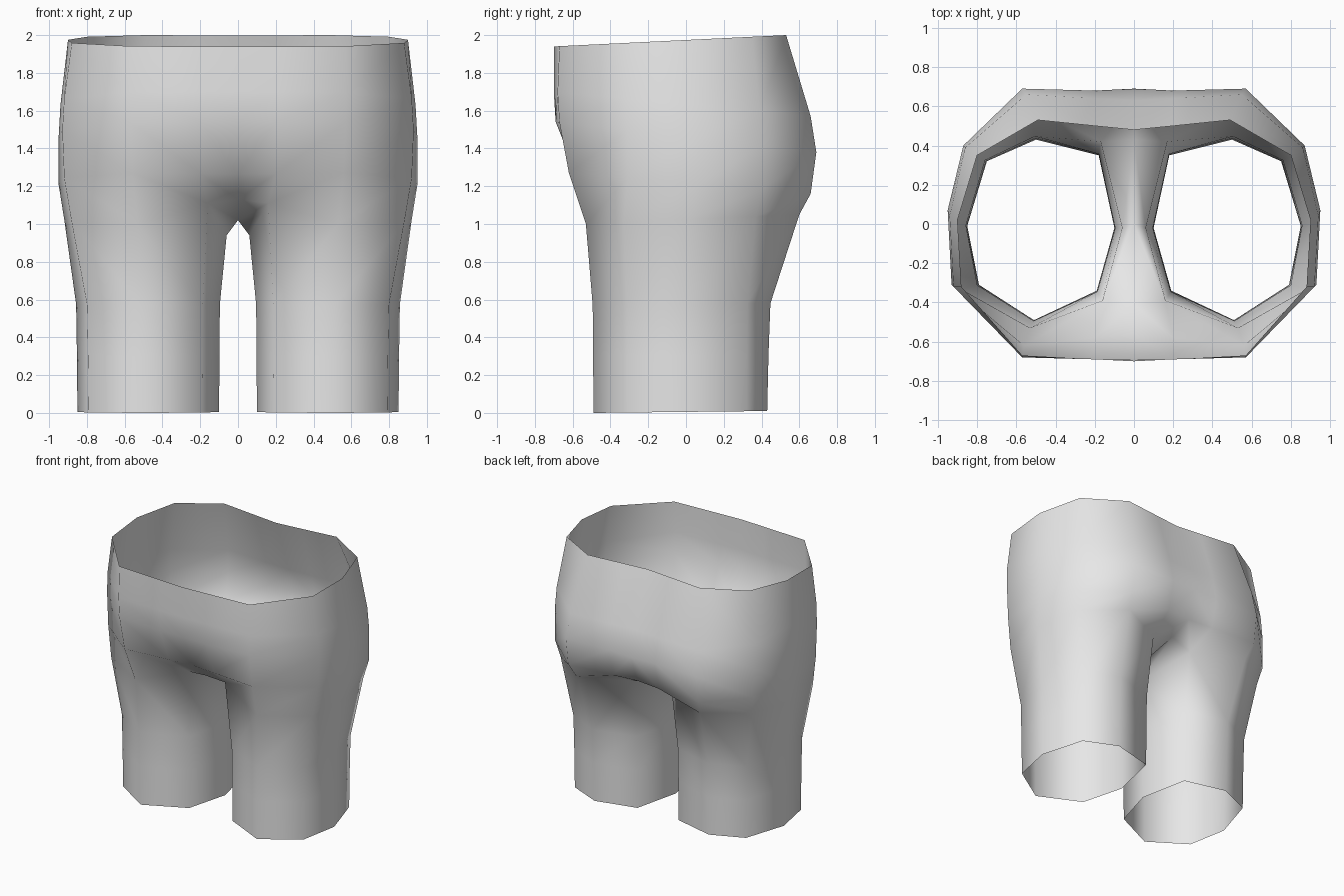
import bpy
import bmesh
from mathutils import Vector

default_cube = bpy.data.objects.get("Cube")
if default_cube:
    bpy.data.objects.remove(default_cube, do_unlink=True)


def make_material(name, colour):
    material = bpy.data.materials.new(name)
    material.use_nodes = True
    material.diffuse_color = colour
    material.node_tree.nodes["Principled BSDF"].inputs["Base Color"].default_value = colour
    return material


def tilted_ring(outline, z_front, z_back):
    """Lift a flat outline so that its height runs from front to back."""
    low = min(y for x, y in outline)
    high = max(y for x, y in outline)
    points = []
    for x, y in outline:
        along = (y - low) / (high - low)
        points.append(Vector((x, y, z_front + (z_back - z_front) * along)))
    return points


def add_ring(bm, points):
    return [bm.verts.new(point) for point in points]


def bridge(bm, lower, upper, closed=False):
    """Fill the quads between two rings with matching columns."""
    count = len(lower)
    for i in range(count if closed else count - 1):
        j = (i + 1) % count
        bm.faces.new((lower[i], lower[j], upper[j], upper[i]))


# Leg outlines: front, outer front, side, outer back, back, inner back, inner, inner front
hem = [(.51, -.49), (.79, -.31), (.85, -.01), (.75, .32),
       (.50, .43), (.18, .35), (.10, -.02), (.19, -.34)]
thigh = [(.53, -.53), (.88, -.33), (.92, .02), (.84, .37),
         (.54, .60), (.17, .42), (.06, -.02), (.16, -.39)]

# Half torso outlines from front centre round the side to back centre
seat = [(0, -.56), (.2, -.58), (.56, -.62), (.92, -.31), (.95, .07),
        (.87, .40), (.57, .66), (.2, .63), (0, .61)]
hip = [(0, -.69), (.2, -.69), (.57, -.67), (.93, -.31), (.95, .07),
       (.87, .40), (.57, .69), (.2, .68), (0, .69)]
waist = [(0, -.7), (.2, -.69), (.57, -.68), (.92, -.32), (.94, .04),
         (.86, .39), (.55, .66), (.2, .64), (0, .63)]
rim = [(0, -.7), (.2, -.69), (.57, -.67), (.88, -.32), (.9, .02),
       (.8, .35), (.49, .53), (.2, .5), (0, .48)]

bm = bmesh.new()

# Leg tube
thigh_points = tilted_ring(thigh, 1.0, 1.05)
thigh_points[-1].z = 1.11
thigh_points[-2].z = .94
leg_top = add_ring(bm, thigh_points)
previous = None
for height, blend in ((0, 0), (.3, .04), (.57, .1)):
    outline = [Vector(a).lerp(Vector(b), blend) for a, b in zip(hem, thigh)]
    ring = add_ring(bm, tilted_ring(outline, height, height + .01))
    if previous:
        bridge(bm, previous, ring, closed=True)
    previous = ring
bridge(bm, previous, leg_top, closed=True)

# Crotch strip between the legs
crotch = add_ring(bm, [(0, -.41, 1.13), (0, 0, 1.02), (0, .43, 1.1)])
inner_leg = [leg_top[7], leg_top[6], leg_top[5]]
bridge(bm, inner_leg, crotch)

# Torso wall
previous = [crotch[0], leg_top[7], *leg_top[:6], crotch[2]]
for outline, z_front, z_back in ((seat, 1.27, 1.16), (hip, 1.54, 1.38),
                                 (waist, 1.7, 1.57), (rim, 1.94, 2.0)):
    ring = add_ring(bm, tilted_ring(outline, z_front, z_back))
    bridge(bm, previous, ring)
    previous = ring

bmesh.ops.recalc_face_normals(bm, faces=bm.faces)
# Turn the open shell outward, judged on the side of the leg
bm.faces.ensure_lookup_table()
outermost = max(bm.faces, key=lambda face: face.calc_center_median().x)
if outermost.normal.x < 0:
    bmesh.ops.reverse_faces(bm, faces=bm.faces)

mesh = bpy.data.meshes.new("shorts")
bm.to_mesh(mesh)
bm.free()
mesh.materials.append(make_material("light grey cloth", (.8, .8, .8, 1)))
mesh.shade_smooth()

shorts = bpy.data.objects.new("shorts", mesh)
bpy.context.collection.objects.link(shorts)

# Mirror the half to the other leg
mirror = shorts.modifiers.new("Mirror", "MIRROR")
mirror.use_axis[0] = True
mirror.use_clip = True
mirror.merge_threshold = .001
